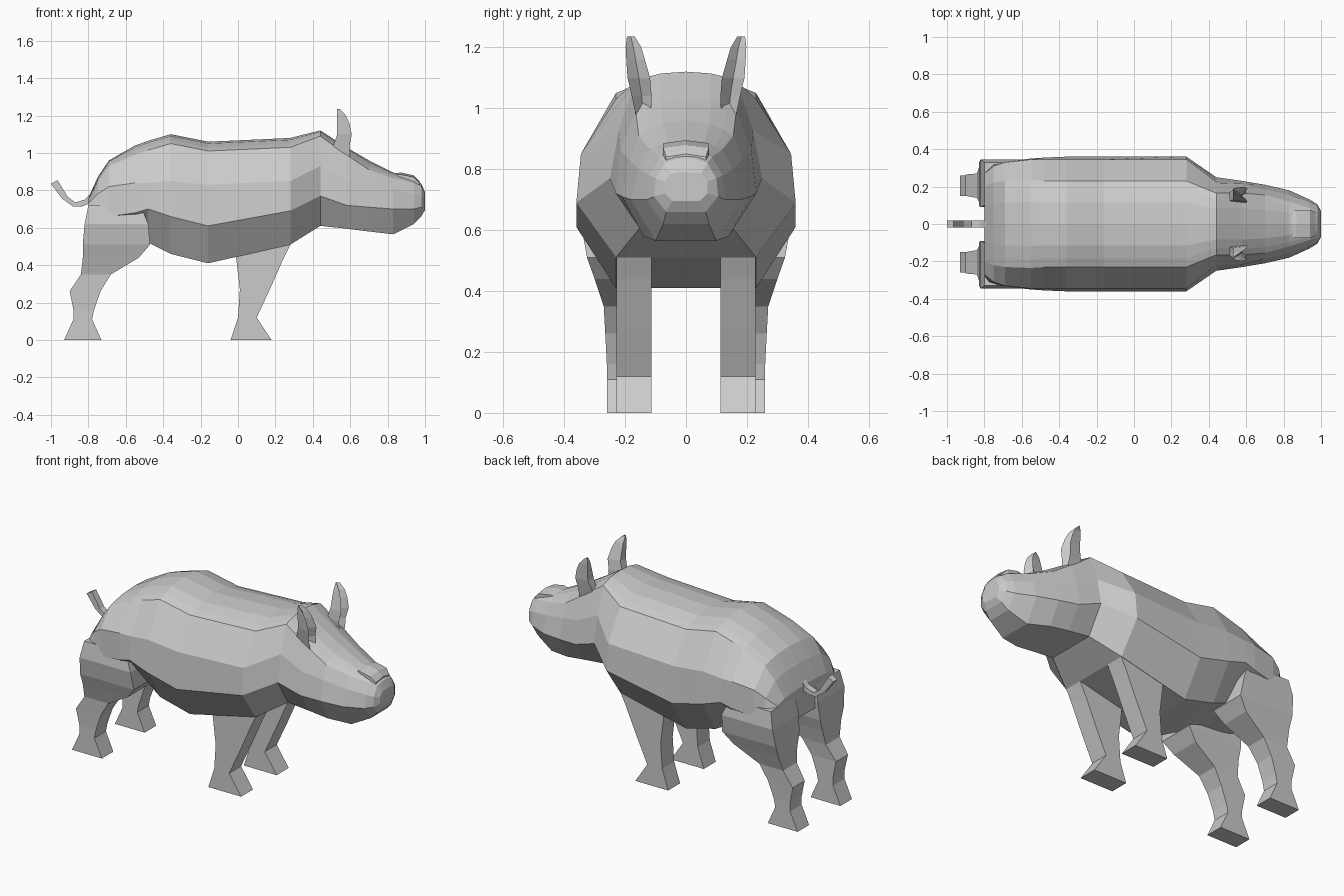
import bpy, bmesh


def loft(name, rings, mirror=False):
    """Skin a list of equal-length point rings, optionally mirrored over y = 0."""
    bm = bmesh.new()
    for side in ((1, -1) if mirror else (1,)):
        vs = [[bm.verts.new((x, y * side, z)) for x, y, z in r] for r in rings]
        n = len(rings[0])
        for a, b in zip(vs, vs[1:]):
            for i in range(n):
                j = (i + 1) % n
                bm.faces.new((a[i], a[j], b[j], b[i]))
        bm.faces.new(vs[0])
        bm.faces.new(vs[-1])
    bmesh.ops.recalc_face_normals(bm, faces=bm.faces)
    me = bpy.data.meshes.new(name)
    bm.to_mesh(me)
    bm.free()
    ob = bpy.data.objects.new(name, me)
    bpy.context.collection.objects.link(ob)
    return ob


def body_ring(x, top, cy, cz, my, mz, ly, lz, by, bz):
    """Symmetric section: crown, corner, mid side, low side, belly."""
    half = [(cy * .5, top - .2 * (top - cz)), (cy * .8, top - .62 * (top - cz)),
            (cy, cz), (my, mz), (ly, lz), (by, bz)]
    pts = [(0, top)] + half + [(-y, z) for y, z in reversed(half)]
    return [(x, y, z) for y, z in pts]


def box_rings(rows):
    """Rectangular leg sections from (z, x0, x1, y0, y1)."""
    return [[(a, c, z), (b, c, z), (b, d, z), (a, d, z)] for z, a, b, c, d in rows]


# Torso from rump to neck
loft("torso", [body_ring(*r) for r in [
    (-.80, .76, .20, .75, .27, .73, .31, .66, .10, .58),
    (-.75, .87, .22, .85, .31, .78, .325, .65, .12, .56),
    (-.69, .96, .23, .93, .33, .82, .335, .66, .13, .55),
    (-.55, 1.04, .235, .99, .345, .84, .35, .68, .16, .54),
    (-.48, 1.065, .23, 1.015, .345, .84, .355, .70, .20, .52),
    (-.36, 1.10, .23, 1.05, .345, .85, .36, .66, .23, .46),
    (-.16, 1.06, .23, 1.01, .345, .83, .36, .61, .23, .41),
    (.28, 1.08, .23, 1.03, .345, .85, .36, .69, .23, .51),
    (.44, 1.12, .165, 1.09, .22, .93, .25, .77, .15, .61)]])

# Head tapering to a rounded snout
loft("head", [body_ring(*r) for r in [
    (.44, 1.12, .165, 1.09, .22, .93, .25, .77, .15, .61),
    (.58, 1.03, .165, .99, .215, .86, .23, .72, .145, .595),
    (.70, .96, .155, .91, .185, .83, .21, .71, .14, .58),
    (.83, .895, .12, .865, .155, .80, .18, .70, .10, .565),
    (.94, .865, .085, .84, .12, .78, .13, .70, .075, .62),
    (.98, .835, .07, .82, .10, .77, .105, .71, .065, .66),
    (1.0, .79, .05, .785, .07, .76, .07, .72, .045, .695)]])

# Raised nose ridge
loft("nose_ridge", [[(x, -w, z0), (x, -w, z1), (x, 0, z1 + .01), (x, w, z1), (x, w, z0)]
                    for x, w, z0, z1 in [(.82, .06, .84, .88), (.87, .075, .82, .885),
                                         (.94, .075, .80, .87), (.97, .065, .79, .84)]])

# Hind legs with broad thighs
loft("hind_legs", box_rings([
    (0, -.93, -.73, .15, .26), (.11, -.88, -.78, .15, .26),
    (.16, -.88, -.77, .15, .26), (.26, -.90, -.735, .15, .265),
    (.35, -.84, -.68, .14, .27), (.44, -.83, -.53, .12, .30),
    (.51, -.83, -.47, .10, .325), (.62, -.82, -.48, .09, .345),
    (.72, -.80, -.52, .10, .33)]), mirror=True)

# Front legs
loft("front_legs", box_rings([
    (0, -.04, .18, .113, .228), (.12, 0, .10, .113, .228),
    (.27, .01, .17, .113, .228), (.44, -.01, .245, .113, .228),
    (.53, -.01, .29, .113, .228)]), mirror=True)

# Ears with a hollow front
loft("ears", [[(x1, y0, z), (x0, y0 + .01, z), (x0, y1 - .01, z), (x1, y1, z),
               ((x0 + 2 * x1) / 3 - .01, (y0 + y1) / 2, z)]
              for z, x0, x1, y0, y1 in [(.98, .50, .60, .115, .165), (1.04, .51, .597, .113, .178),
                                        (1.10, .53, .608, .118, .192), (1.16, .53, .595, .135, .196),
                                        (1.20, .53, .577, .147, .198), (1.235, .53, .545, .168, .194)]],
     mirror=True)

# Curled-up tail
tail = [((-.77, .80), (-.77, .74)), ((-.82, .75), (-.83, .715)), ((-.87, .735), (-.88, .712)),
        ((-.91, .765), (-.94, .755)), ((-.965, .855), (-1.0, .835))]
loft("tail", [[(a[0], -.02, a[1]), (a[0], .02, a[1]), (b[0], .02, b[1]), (b[0], -.02, b[1])]
              for a, b in tail])
